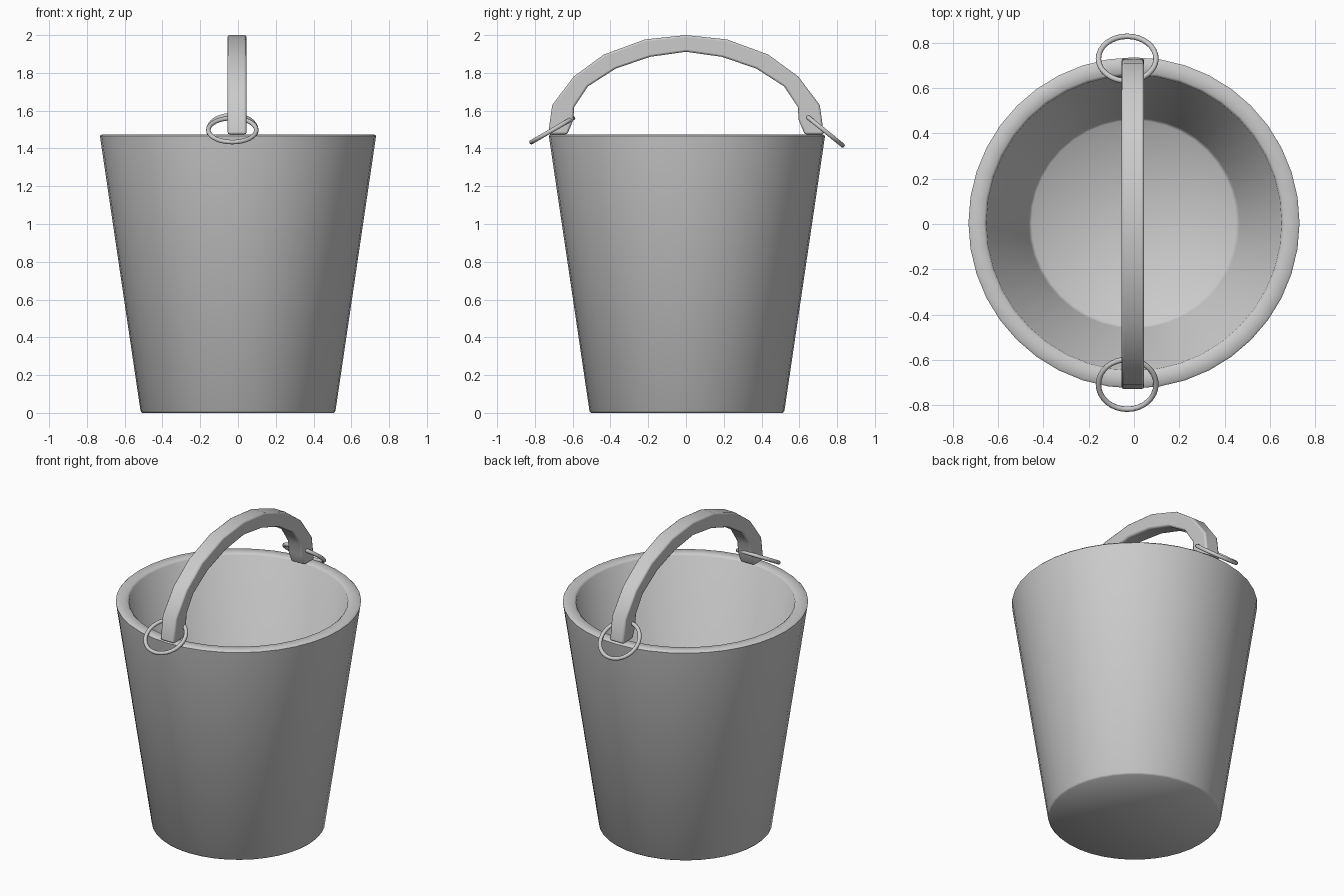
import bpy, bmesh
from math import radians, tau

if "Cube" in bpy.data.objects:
    bpy.data.objects.remove(bpy.data.objects["Cube"])


def finish(name, bm, angle=30):
    bmesh.ops.recalc_face_normals(bm, faces=bm.faces)
    mesh = bpy.data.meshes.new(name)
    bm.to_mesh(mesh)
    bm.free()
    ob = bpy.data.objects.new(name, mesh)
    bpy.context.collection.objects.link(ob)
    bpy.ops.object.select_all(action='DESELECT')
    ob.select_set(True)
    bpy.context.view_layer.objects.active = ob
    bpy.ops.object.shade_smooth_by_angle(angle=radians(angle))
    return ob


# bucket: one lathed profile (outside, rim, inside, floor)
profile = [(0, 0), (0.507, 0), (0.516, 0.01), (0.731, 1.466), (0.722, 1.474),
           (0.664, 1.474), (0.652, 1.464), (0.466, 0.1), (0.452, 0.085), (0, 0.085)]
bm = bmesh.new()
verts = [bm.verts.new((r, 0, z)) for r, z in profile]
edges = [bm.edges.new(p) for p in zip(verts, verts[1:])]
bmesh.ops.spin(bm, geom=verts + edges, cent=(0, 0, 0), axis=(0, 0, 1),
               angle=tau, steps=40, use_merge=True)
bmesh.ops.remove_doubles(bm, verts=bm.verts, dist=0.0005)
bucket = finish("bucket", bm, 50)
bucket.location.y = 0.005

# arched handle: half outline mirrored in y, extruded across x
outer = [(0.73, 1.475), (0.708, 1.63), (0.595, 1.78), (0.435, 1.897), (0.217, 1.977)]
inner = [(0.19, 1.885), (0.372, 1.823), (0.52, 1.728), (0.592, 1.62), (0.597, 1.55), (0.628, 1.475)]
outline = (outer + [(0, 2.0)] + [(-y, z) for y, z in reversed(outer)]
           + [(-y, z) for y, z in reversed(inner)] + [(0, 1.912)] + inner)
bm = bmesh.new()
face = bm.faces.new([bm.verts.new((-0.055, y, z)) for y, z in outline])
ext = bmesh.ops.extrude_face_region(bm, geom=[face])
bmesh.ops.translate(bm, vec=(0.1, 0, 0),
                    verts=[g for g in ext["geom"] if isinstance(g, bmesh.types.BMVert)])
handle = finish("handle", bm)
bevel = handle.modifiers.new("soft_edges", 'BEVEL')
bevel.width = 0.01
bevel.segments = 2
bevel.limit_method = 'ANGLE'
bevel.angle_limit = radians(50)

# loose rings at each end of the handle
for name, y, tilt in (("front_ring", -0.708, 30), ("back_ring", 0.73, -39)):
    bpy.ops.mesh.primitive_torus_add(major_radius=0.127, minor_radius=0.012,
                                     major_segments=32, minor_segments=10,
                                     location=(-0.03, y, 1.497),
                                     rotation=(radians(tilt), 0, 0))
    ring = bpy.context.object
    ring.name = name
    bpy.ops.object.shade_smooth()
